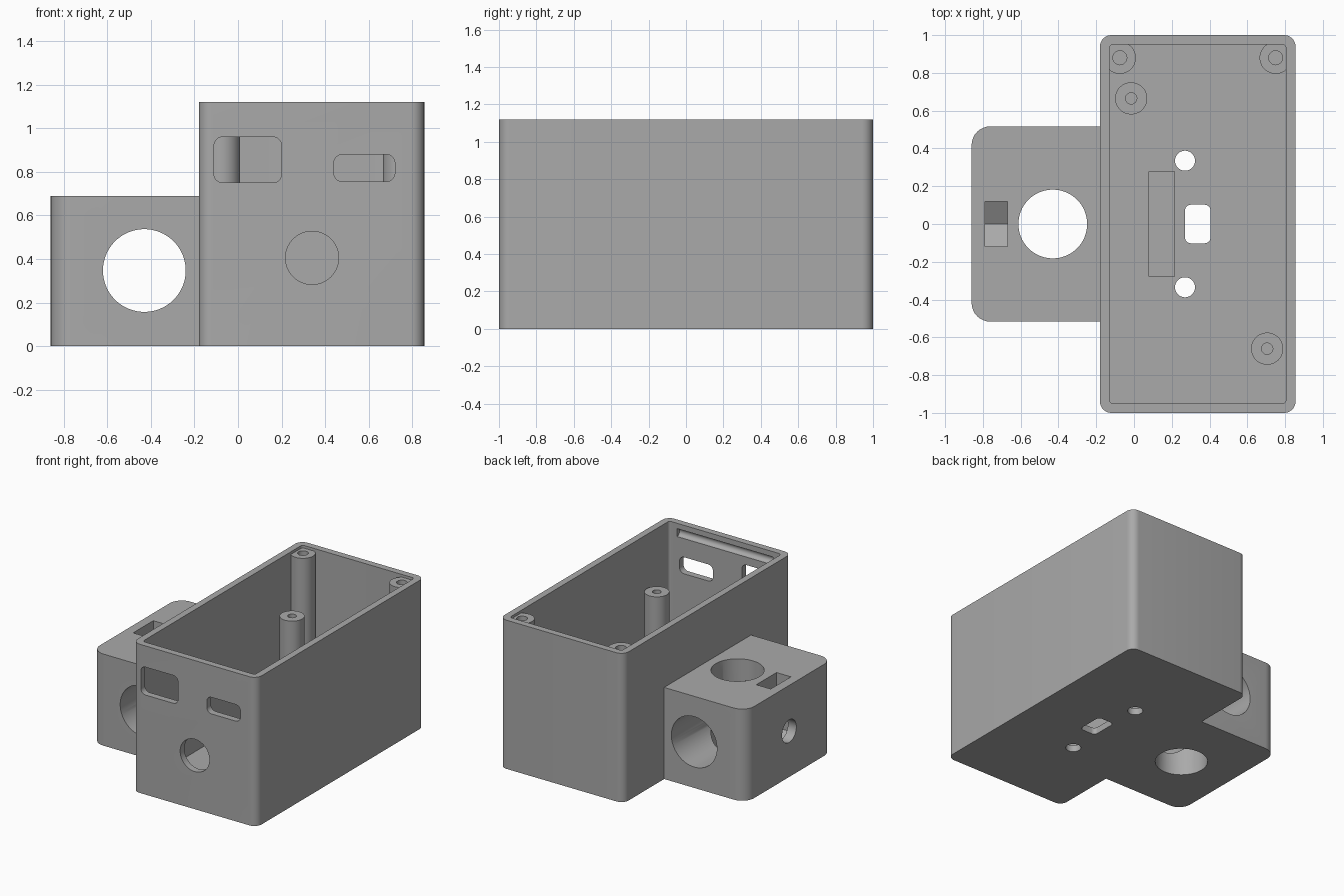
import bpy, bmesh, math

cube = bpy.data.objects.get("Cube")
if cube:
    bpy.data.objects.remove(cube, do_unlink=True)

grey = bpy.data.materials.new("plain grey")
grey.use_nodes = True
COLOUR = (0.4, 0.4, 0.4, 1)
grey.diffuse_color = COLOUR
grey.node_tree.nodes["Principled BSDF"].inputs["Base Color"].default_value = COLOUR


def rounded(u0, u1, v0, v1, r=0, steps=8):
    """Outline of a rectangle with rounded corners."""
    if r == 0:
        return [(u0, v0), (u1, v0), (u1, v1), (u0, v1)]
    centres = [(u1 - r, v1 - r), (u0 + r, v1 - r), (u0 + r, v0 + r), (u1 - r, v0 + r)]
    points = []
    for i, (cu, cv) in enumerate(centres):
        for k in range(steps + 1):
            a = (i + k / steps) * math.pi / 2
            points.append((cu + r * math.cos(a), cv + r * math.sin(a)))
    return points


def circle(u, v, r, n=64):
    return [(u + r * math.cos(2 * math.pi * k / n), v + r * math.sin(2 * math.pi * k / n))
            for k in range(n)]


def prism(name, outline, lo, hi, axis="z"):
    """Extrude an outline along an axis from lo to hi."""
    place = {"z": lambda u, v, w: (u, v, w),
             "y": lambda u, v, w: (u, w, v),
             "x": lambda u, v, w: (w, u, v)}[axis]
    bm = bmesh.new()
    ends = [[bm.verts.new(place(u, v, w)) for u, v in outline] for w in (lo, hi)]
    for ring in ends:
        bm.faces.new(ring)
    n = len(outline)
    for i in range(n):
        j = (i + 1) % n
        bm.faces.new((ends[0][i], ends[0][j], ends[1][j], ends[1][i]))
    bmesh.ops.recalc_face_normals(bm, faces=bm.faces)
    mesh = bpy.data.meshes.new(name)
    bm.to_mesh(mesh)
    bm.free()
    mesh.materials.append(grey)
    obj = bpy.data.objects.new(name, mesh)
    bpy.context.collection.objects.link(obj)
    return obj


def combine(target, tool, operation="DIFFERENCE"):
    """Boolean the tool into the target, then discard the tool."""
    mod = target.modifiers.new("boolean", "BOOLEAN")
    mod.operation, mod.object, mod.solver = operation, tool, "EXACT"
    graph = bpy.context.evaluated_depsgraph_get()
    mesh = bpy.data.meshes.new_from_object(target.evaluated_get(graph))
    target.modifiers.clear()
    target.data = mesh
    bpy.data.objects.remove(tool, do_unlink=True)


def cut(target, outline, lo, hi, axis="z"):
    combine(target, prism("cutter", outline, lo, hi, axis))


FLOOR, HEIGHT = 0.05, 1.12

# Outer shell with the clamp block joined to its side, then hollowed
body = prism("enclosure_body", rounded(-0.18, 0.855, -1, 1, 0.06), 0, HEIGHT)
block = prism("clamp_block", rounded(-0.86, 0.2, -0.517, 0.517, 0.1), 0, 0.69)
combine(body, block, "UNION")
cut(body, rounded(-0.13, 0.805, -0.95, 0.95, 0.02), FLOOR, 1.3)

# Front wall openings and the lid groove on its inner face
cut(body, rounded(-0.11, 0.2, 0.75, 0.96, 0.04), -1.1, -0.9, "y")
cut(body, rounded(0.44, 0.72, 0.755, 0.88, 0.04), -1.1, -0.9, "y")
cut(body, circle(0.34, 0.405, 0.122), -1.1, -0.9, "y")
cut(body, circle(-0.95, 1.05, 0.03, 24), -0.06, 0.74, "x")

# Floor window, screw holes and shallow recess
cut(body, rounded(0.27, 0.405, -0.102, 0.102, 0.03), -0.1, 0.2)
for y in (-0.335, 0.335):
    cut(body, circle(0.27, y, 0.053), -0.1, 0.2)
cut(body, rounded(0.08, 0.215, -0.277, 0.277), 0.025, 0.2)

# Crossing pole holes in the clamp block
cut(body, circle(-0.43, 0, 0.182), -0.1, 0.8)
cut(body, circle(-0.43, 0.347, 0.19), -0.7, 0.7, "y")

# Clamp screw hole and nut slot with a pointed bottom
cut(body, circle(0, 0.345, 0.085, 40), -1, -0.5, "x")
nut = [(-0.12, 0.8), (-0.12, 0.276), (0, 0.206), (0.12, 0.276), (0.12, 0.8)]
cut(body, nut, -0.79, -0.67, "x")

# Lid posts in the back corners and shorter board standoffs
parts = [body]
for name, x, y, top, hole in (("left_lid_post", 0.75, 0.88, 1.10, 0.037),
                              ("right_lid_post", -0.075, 0.88, 1.10, 0.037),
                              ("front_standoff", 0.705, -0.66, 0.725, 0.03),
                              ("back_standoff", -0.015, 0.665, 0.725, 0.03)):
    post = prism(name, circle(x, y, 0.085, 48), FLOOR - 0.02, top)
    cut(post, circle(x, y, hole, 32), top - 0.35, top + 0.1)
    parts.append(post)

# Smooth the round faces and keep the edges sharp
for obj in bpy.context.view_layer.objects:
    obj.select_set(obj in parts)
bpy.context.view_layer.objects.active = body
bpy.ops.object.shade_smooth_by_angle(angle=math.radians(30))
